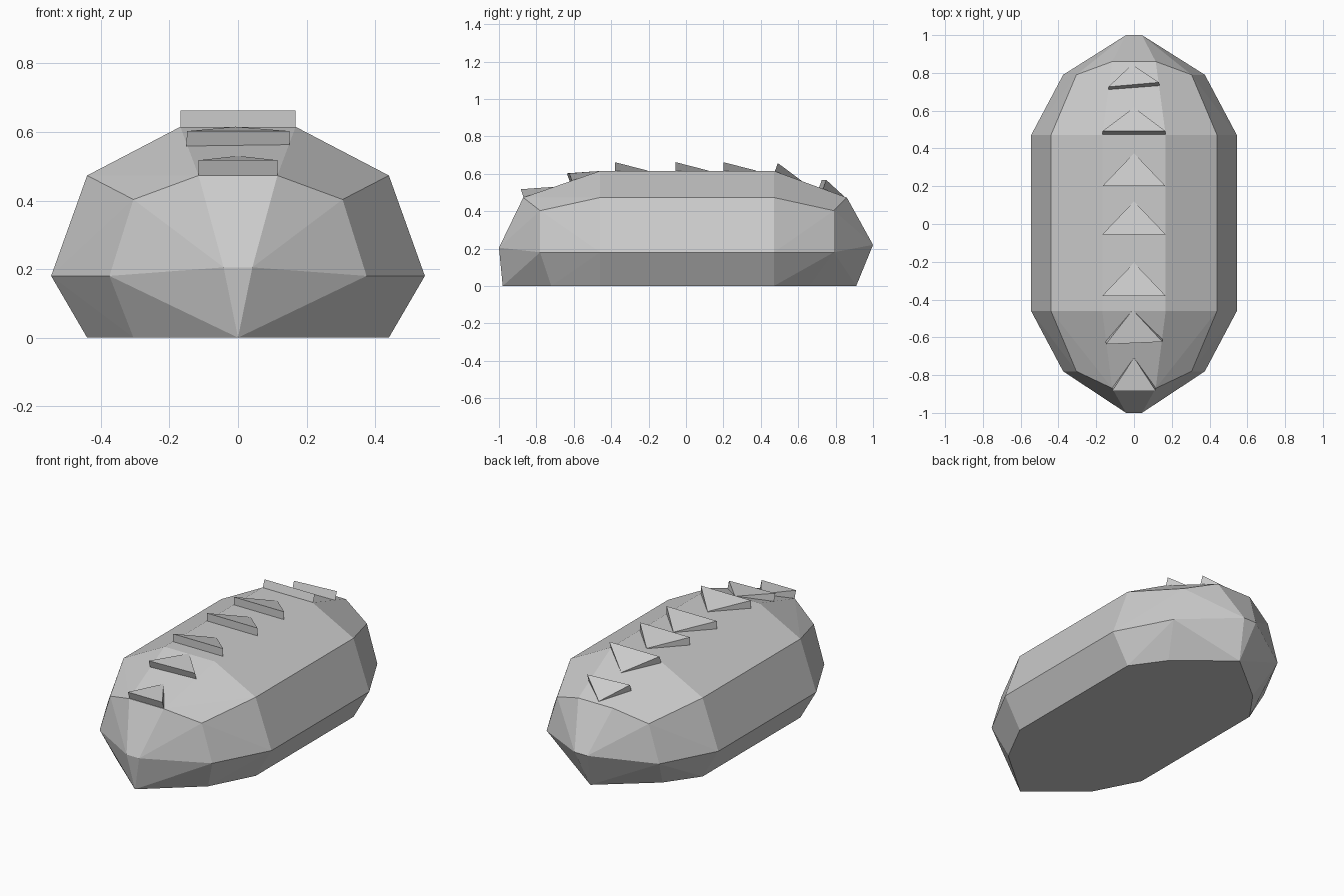
import bpy
import bmesh
from math import radians
from mathutils import Euler, Vector

cube = bpy.data.objects.get("Cube")
if cube:
    bpy.data.objects.remove(cube, do_unlink=True)

grey = bpy.data.materials.new("stone grey")
grey.use_nodes = True
colour = (0.6, 0.6, 0.6, 1)
grey.diffuse_color = colour
grey.node_tree.nodes["Principled BSDF"].inputs["Base Color"].default_value = colour


def hull_object(name, points):
    """Flat-faced convex solid around the points."""
    bm = bmesh.new()
    for p in points:
        bm.verts.new(p)
    result = bmesh.ops.convex_hull(bm, input=bm.verts[:])
    loose = [v for v in bm.verts if not v.link_faces]
    bmesh.ops.delete(bm, geom=loose, context='VERTS')
    bmesh.ops.dissolve_limit(bm, angle_limit=radians(0.5),
                             verts=bm.verts[:], edges=bm.edges[:])
    bmesh.ops.recalc_face_normals(bm, faces=bm.faces[:])
    mesh = bpy.data.meshes.new(name)
    bm.to_mesh(mesh)
    bm.free()
    mesh.materials.append(grey)
    obj = bpy.data.objects.new(name, mesh)
    bpy.context.collection.objects.link(obj)
    return obj


# Body: half rings from base to crown, mirrored across x
half = [
    # base
    (0, -0.98, 0), (0.305, -0.72, 0), (0.44, -0.46, 0),
    (0.44, 0.47, 0), (0.305, 0.66, 0), (0, 0.91, 0),
    # widest ring with nose and tail
    (0.042, -1, 0.205), (0.375, -0.78, 0.18), (0.545, -0.46, 0.18),
    (0.545, 0.47, 0.18), (0.375, 0.79, 0.18), (0.042, 1, 0.22),
    # shoulder ring
    (0.305, -0.78, 0.403), (0.44, -0.46, 0.473),
    (0.44, 0.47, 0.473), (0.305, 0.79, 0.403),
    # crown
    (0.115, -0.87, 0.473), (0.168, -0.46, 0.615),
    (0.168, 0.47, 0.615), (0.115, 0.86, 0.473),
]
hull_object("body", half + [(-x, y, z) for x, y, z in half if x])


# Back spikes: wedges with an upright front and a pointed rear
def spike(name, y, z, width, length, pitch=0, yaw=0):
    w, height, sunk = width / 2, 0.047, -0.005
    points = [(s * w, 0, h) for s in (-1, 1) for h in (sunk, height)]
    points += [(0, length, sunk), (0, length, 0.002)]
    turn = Euler((radians(pitch), 0, radians(yaw))).to_matrix()
    hull_object(name, [turn @ Vector(p) + Vector((0, y, z)) for p in points])


spike("spike_front", -0.868, 0.473, 0.23, 0.17, pitch=19)
spike("spike_second", -0.615, 0.558, 0.30, 0.17, pitch=19, yaw=2.5)
for i, y in enumerate((-0.38, -0.055, 0.2)):
    spike(f"spike_middle_{i + 1}", y, 0.615, 0.335, 0.175)
spike("spike_sixth", 0.475, 0.613, 0.335, 0.15, pitch=-20)
spike("spike_rear", 0.722, 0.523, 0.27, 0.13, pitch=-20, yaw=5)
